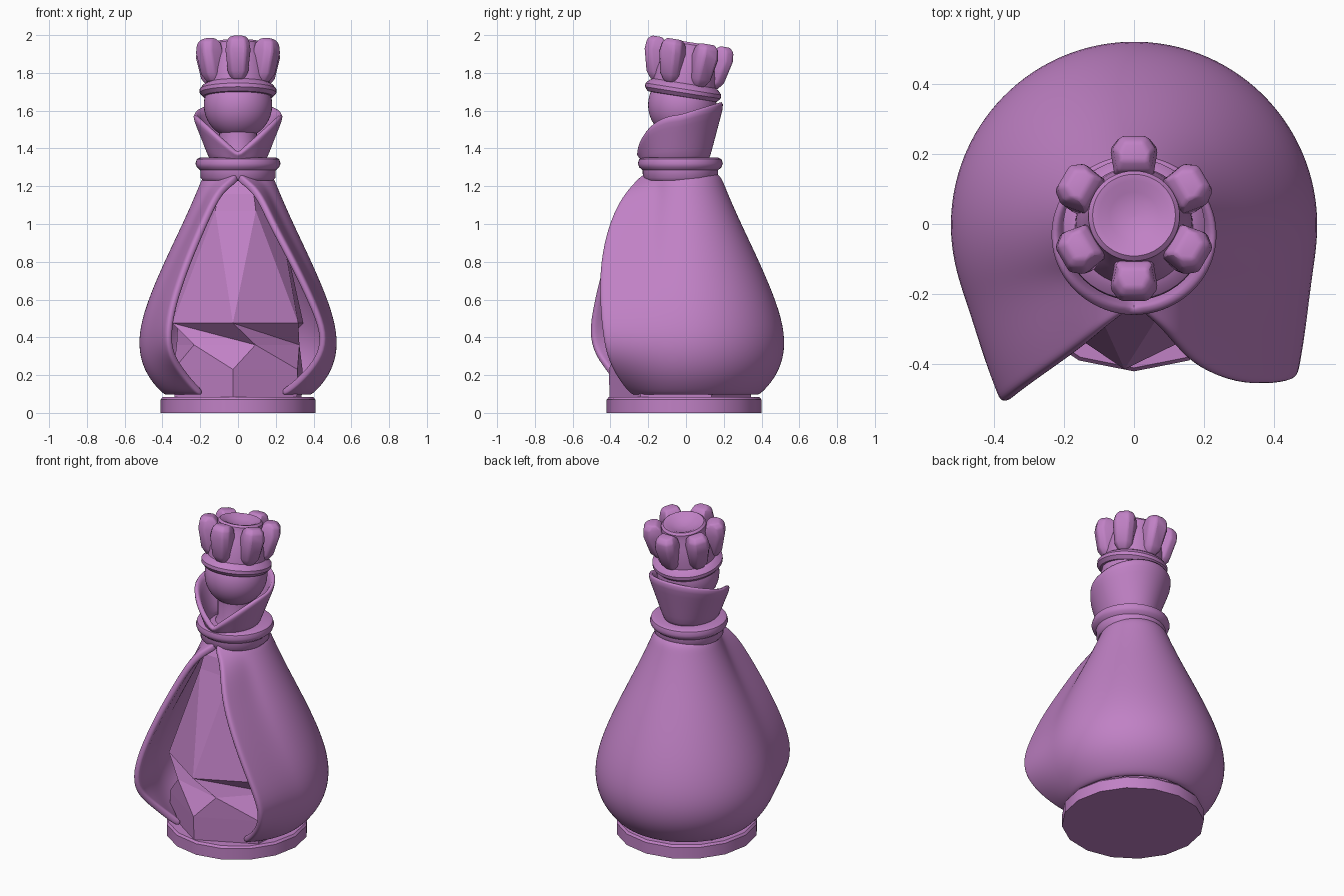
import bpy, bmesh
from math import sin, cos, pi, atan2, hypot, radians
from mathutils import Matrix

if "Cube" in bpy.data.objects:
    bpy.data.objects.remove(bpy.data.objects["Cube"])


def make(name, verts, faces, smooth=40):
    me = bpy.data.meshes.new(name)
    bm = bmesh.new()
    vs = [bm.verts.new(v) for v in verts]
    for f in faces:
        bm.faces.new([vs[i] for i in f])
    bmesh.ops.remove_doubles(bm, verts=bm.verts, dist=1e-5)
    bmesh.ops.recalc_face_normals(bm, faces=bm.faces)
    bm.to_mesh(me)
    bm.free()
    me.materials.append(MAT)
    ob = bpy.data.objects.new(name, me)
    bpy.context.collection.objects.link(ob)
    if smooth:
        bpy.ops.object.select_all(action='DESELECT')
        ob.select_set(True)
        bpy.context.view_layer.objects.active = ob
        bpy.ops.object.shade_smooth_by_angle(angle=radians(smooth))
    return ob


def grid_faces(rows, cols, closed):
    n = cols if closed else cols - 1
    return [(r * cols + c, r * cols + (c + 1) % cols, (r + 1) * cols + (c + 1) % cols, (r + 1) * cols + c)
            for r in range(rows - 1) for c in range(n)]


def loft(name, rings, smooth=40):
    """Closed rings joined by quads, capped at both ends."""
    n = len(rings[0])
    verts = [v for ring in rings for v in ring]
    faces = grid_faces(len(rings), n, True)
    faces += [tuple(range(n)), tuple(range((len(rings) - 1) * n, len(rings) * n))]
    return make(name, verts, faces, smooth)


def lathe(name, profile, sides=48, smooth=40):
    return loft(name, [[(r * sin(2 * pi * i / sides), -r * cos(2 * pi * i / sides), z)
                        for i in range(sides)] for r, z in profile], smooth)


def shell(ob, thickness, levels=2):
    s = ob.modifiers.new("thickness", 'SOLIDIFY')
    s.thickness, s.offset = thickness, -1
    d = ob.modifiers.new("smoothing", 'SUBSURF')
    d.levels = d.render_levels = levels
    for p in ob.data.polygons:
        p.use_smooth = True


MAT = bpy.data.materials.new("purple")
MAT.diffuse_color = (0.53, 0.22, 0.56, 1)
MAT.use_nodes = True
MAT.node_tree.nodes["Principled BSDF"].inputs["Base Color"].default_value = MAT.diffuse_color

# Sixteen sided base
base = lathe("base", [(0.41, 0), (0.41, 0.07), (0.40, 0.083)], 16, 25)
base.location.y = -0.01

# Cloak: z, body radius, left edge x y, right edge x y
ROWS = [(0.085, 0.375, -0.19, -0.32, 0.23, -0.28),
        (0.12, 0.42, -0.23, -0.35, 0.29, -0.32),
        (0.20, 0.485, -0.30, -0.41, 0.38, -0.38),
        (0.30, 0.523, -0.37, -0.49, 0.455, -0.425),
        (0.42, 0.528, -0.385, -0.52, 0.475, -0.445),
        (0.58, 0.487, -0.36, -0.495, 0.415, -0.46),
        (0.80, 0.392, -0.285, -0.44, 0.31, -0.46),
        (1.00, 0.295, -0.20, -0.38, 0.20, -0.415),
        (1.13, 0.237, -0.14, -0.335, 0.14, -0.355),
        (1.20, 0.208, -0.09, -0.295, 0.09, -0.30),
        (1.24, 0.192, -0.035, -0.26, 0.035, -0.26),
        (1.265, 0.17, -0.004, -0.23, 0.004, -0.23),
        (1.29, 0.12, -0.003, -0.16, 0.003, -0.16)]
COLS, SPAN = 36, 0.6
verts = []
for z, r, xl, yl, xr, yr in ROWS:
    a0, a1 = atan2(xr, -yr), atan2(xl, -yl) + 2 * pi
    for i in range(COLS):
        t = i / (COLS - 1)
        a = a0 + (a1 - a0) * (t - 0.1 * sin(2 * pi * t))
        rad = r + (hypot(xr, yr) - r) * max(0, 1 - (a - a0) / SPAN) ** 2
        rad += (hypot(xl, yl) - r) * max(0, 1 - (a1 - a) / SPAN) ** 2
        verts.append((rad * sin(a), -rad * cos(a), z))
cloak = make("cloak", verts, grid_faces(len(ROWS), COLS, False))
# keep the thickness inside the measured outer surface
mid = cloak.data.polygons[COLS * 4 + COLS // 2]
if mid.normal.dot(mid.center) < 0:
    cloak.data.flip_normals()
shell(cloak, 0.04)

# Faceted dress: z, radius, twist in degrees
DRESS = [(0.08, 0.375, -4), (0.23, 0.38, -4), (0.36, 0.335, 16), (0.475, 0.385, -4),
         (1.07, 0.215, 26), (1.16, 0.19, 26), (1.27, 0.12, 26)]
dress_v, dress_f = [], []
for z, r, tw in DRESS:
    for i in range(6):
        a = radians(60 * i + tw)
        dress_v.append((r * sin(a), -0.03 - r * cos(a), z))
for a, b, c, d in grid_faces(len(DRESS), 6, True):
    dress_f += [(a, b, d), (b, c, d)]
make("faceted_dress", dress_v, dress_f, 0)

# Shoulder ring
ring = lathe("shoulder_ring", [(0.10, 1.225), (0.185, 1.23), (0.198, 1.245), (0.20, 1.285), (0.218, 1.30),
                               (0.225, 1.32), (0.218, 1.343), (0.20, 1.352), (0.10, 1.345)])
ring.location.y = -0.03

# Neck and head
neck = lathe("neck", [(0.12, 1.33), (0.10, 1.38), (0.10, 1.50)], 32)
neck.location.y = -0.03
head = lathe("head", [(0.181 * sin(pi * i / 20) + 1e-4, 1.63 - 0.181 * cos(pi * i / 20)) for i in range(21)])
head.location.y = -0.02

# Flared collar with a V opening at the front
COL = 40
collar_v = []
for k in range(5):
    t = k / 4
    for i in range(COL):
        a = 2 * pi * i / COL
        side = abs(sin(a)) if cos(a) > 0 else 1
        top = 1.36 + 0.215 * side + 0.07 * max(0, -cos(a))
        x = (0.145 * (1 - t) + 0.245 * t) * sin(a)
        y = (-0.055 - 0.175 * cos(a)) * (1 - t) + (-0.03 - 0.235 * cos(a)) * t
        collar_v.append((x, y, 1.325 * (1 - t) + top * t))
collar = make("collar", collar_v, grid_faces(5, COL, True))
p = collar.data.polygons[COL // 4]
if p.normal.x * p.center.x < 0:
    collar.data.flip_normals()
shell(collar, 0.032, 1)

# Crown, leaning back slightly
LEAN = Matrix.Translation((0, -0.017, 1.695)) @ Matrix.Rotation(radians(-9), 4, 'X')
crown = lathe("crown", [(0.14, -0.025), (0.185, -0.02), (0.203, 0.0), (0.203, 0.02), (0.185, 0.04),
                        (0.168, 0.05), (0.165, 0.10), (0.150, 0.18), (0.132, 0.23), (0.130, 0.258),
                        (0.118, 0.27), (0.10, 0.266), (0.07, 0.25), (0.03, 0.24), (0.0001, 0.238)])
crown.matrix_world = LEAN

# Crown prongs: height, inner radius, outer radius, half width
PRONG = [(0.045, 0.13, 0.178, 0.035), (0.085, 0.13, 0.208, 0.056), (0.20, 0.12, 0.236, 0.068),
         (0.25, 0.13, 0.232, 0.060), (0.274, 0.155, 0.21, 0.045)]
for i in range(6):
    rings = [[(-w * 0.8, -a, z), (w * 0.8, -a, z), (w, -b + 0.035, z), (w * 0.6, -b, z),
              (-w * 0.6, -b, z), (-w, -b + 0.035, z)] for z, a, b, w in PRONG]
    prong = loft(f"crown_prong_{i + 1}", rings, 50)
    prong.matrix_world = LEAN @ Matrix.Rotation(radians(60 * i), 4, 'Z')
    bev = prong.modifiers.new("soft_edges", 'BEVEL')
    bev.width, bev.segments = 0.01, 2
